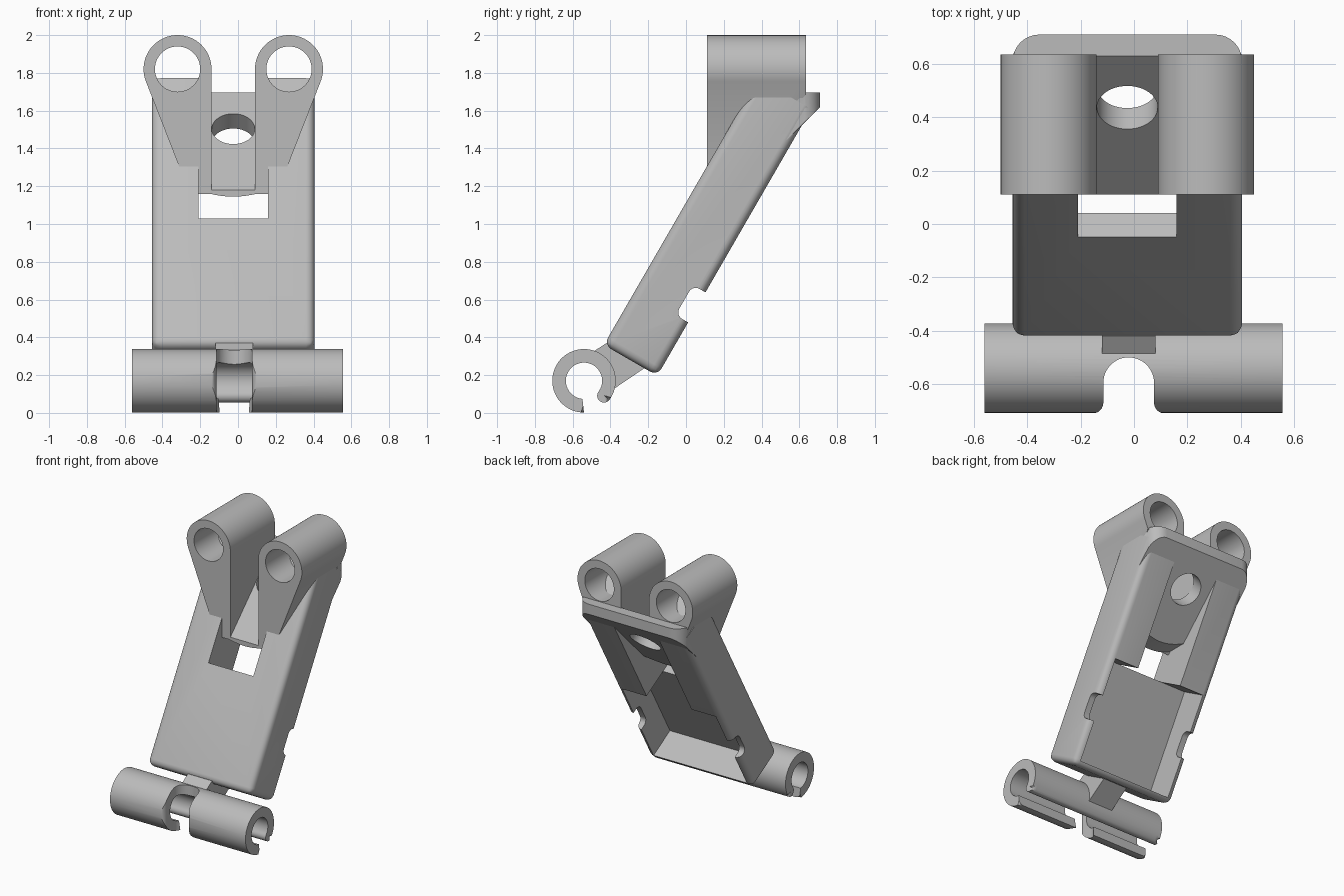
import bpy, bmesh, math
from mathutils import Vector, Matrix

if "Cube" in bpy.data.objects:
    bpy.data.objects.remove(bpy.data.objects["Cube"], do_unlink=True)

grey = bpy.data.materials.new("plain grey")
grey.use_nodes = True
grey.diffuse_color = (0.5, 0.5, 0.5, 1)
grey.node_tree.nodes["Principled BSDF"].inputs["Base Color"].default_value = (0.5, 0.5, 0.5, 1)

MID = -0.025                       # symmetry plane of the body
TILT = math.radians(60)            # lean of the body


def to_object(name, bm):
    bmesh.ops.recalc_face_normals(bm, faces=bm.faces)
    mesh = bpy.data.meshes.new(name)
    bm.to_mesh(mesh)
    bm.free()
    mesh.materials.append(grey)
    obj = bpy.data.objects.new(name, mesh)
    bpy.context.scene.collection.objects.link(obj)
    return obj


def prism(pts, axis, a, b):
    """Extrude a 2D outline along one axis from a to b."""
    place = {"X": lambda p, h: (h, p[0], p[1]),
             "Y": lambda p, h: (p[0], h, p[1]),
             "Z": lambda p, h: (p[0], p[1], h)}[axis]
    bm = bmesh.new()
    rings = [[bm.verts.new(place(p, h)) for p in pts] for h in (a, b)]
    bm.faces.new(rings[0])
    bm.faces.new(rings[1])
    n = len(pts)
    for i in range(n):
        j = (i + 1) % n
        bm.faces.new((rings[0][i], rings[0][j], rings[1][j], rings[1][i]))
    return bm


def arc(cx, cy, r, start, end, n=24):
    angles = [math.radians(start + (end - start) * i / n) for i in range(n + 1)]
    return [(cx + r * math.cos(t), cy + r * math.sin(t)) for t in angles]


def combine(obj, tool_bm, operation="DIFFERENCE"):
    tool = to_object("cutter", tool_bm)
    tool.hide_render = True
    mod = obj.modifiers.new("cut", "BOOLEAN")
    mod.operation, mod.object, mod.solver = operation, tool, "EXACT"
    graph = bpy.context.evaluated_depsgraph_get()
    mesh = bpy.data.meshes.new_from_object(obj.evaluated_get(graph))
    obj.modifiers.clear()
    obj.data = mesh
    bpy.data.objects.remove(tool, do_unlink=True)


def lean(u, v):
    """Point u along the body and v behind its front face, as (y, z)."""
    c, s = math.cos(TILT), math.sin(TILT)
    return (-0.435 + u * c + v * s, 0.36 + u * s - v * c)


def lean_box(half, u0, u1, v0, v1):
    outline = [lean(u0, v0), lean(u1, v0), lean(u1, v1), lean(u0, v1)]
    return prism(outline, "X", MID - half, MID + half)


# Leaning body with rounded edges, square at the top end
bm = lean_box(0.43, 0, 1.63, 0, 0.327)
along = Vector((0, *lean(1, 0))) - Vector((0, *lean(0, 0)))
base = Vector((0, *lean(0, 0)))
soft = [e for e in bm.edges if any((w.co - base).dot(along) < 0.1 for w in e.verts)]
bmesh.ops.bevel(bm, geom=soft, offset=0.045, segments=6, profile=0.5, affect="EDGES")
body = to_object("body", bm)
combine(body, lean_box(0.385, 0.04, 0.774, 0.104, 0.5))     # wide rear pocket
combine(body, lean_box(0.185, 0.774, 1.9, -0.2, 0.6))       # upper slot

# Side notches on the rear rims
bm = lean_box(0.6, 0.326, 0.51, 0.25, 0.45)
runs = [e for e in bm.edges if abs(e.verts[0].co.x - e.verts[1].co.x) > 0.5]
bmesh.ops.bevel(bm, geom=runs, offset=0.04, segments=5, profile=0.5, affect="EDGES")
combine(body, bm)

# Sloping plate with a rear lip, rounded corners and a bolt hole
plate_side = [(0.11, 1.18), (0.63, 1.695), (0.71, 1.695), (0.71, 1.62), (0.19, 1.1), (0.11, 1.1)]
plate = to_object("sloping_plate", prism(plate_side, "X", MID - 0.428, MID + 0.428))
corners = arc(MID + 0.33, 0.61, 0.1, 0, 90, 8) + arc(MID - 0.33, 0.61, 0.1, 90, 180, 8)
combine(plate, prism(corners + [(MID - 0.43, 0), (MID + 0.43, 0)], "Z", 1, 2), "INTERSECT")
belly = arc(MID, 1.651, 0.506, 248.5, 291.5, 16)
combine(plate, prism(belly + [(MID + 0.6, 1.18), (MID + 0.6, 2), (MID - 0.6, 2), (MID - 0.6, 1.18)],
                     "Y", -1, 1), "INTERSECT")
bm = prism(arc(0, 0, 0.114, 0, 352.5, 47), "Z", -0.4, 0.4)
bm.transform(Matrix.Translation((MID, 0.4375, 1.5025)) @ Matrix.Rotation(math.radians(45), 4, "X"))
combine(plate, bm)

# Two tapered lugs, each with a through hole
parts = [body, plate]
for name, side in (("right_lug", -1), ("left_lug", 1)):
    shape = [(0.115, 1.0)] + arc(0.295, 1.82, 0.18, 180, -21.6, 40) + [(0.285, 1.3), (0.285, 1.0)]
    bm = prism([(MID + side * x, z) for x, z in shape], "Y", 0.11, 0.635)
    cut = bmesh.ops.bisect_plane(bm, geom=bm.verts[:] + bm.edges[:] + bm.faces[:],
                                 plane_co=(0, 0, 1.05), plane_no=(0, 1, -1), clear_outer=True)
    rim = [g for g in cut["geom_cut"] if isinstance(g, bmesh.types.BMEdge)]
    bmesh.ops.holes_fill(bm, edges=rim, sides=0)
    lug = to_object(name, bm)
    combine(lug, prism(arc(MID + side * 0.295, 1.82, 0.12, 0, 352.5, 47), "Y", 0, 1))
    parts.append(lug)

# Open snap ring with softened ends and an arched gap at the front
CY, CZ, R_OUT, R_IN = -0.54, 0.17, 0.168, 0.096
mid_r, half_t = (R_OUT + R_IN) / 2, (R_OUT - R_IN) / 2
tip = math.radians(-37)
tip_arc = arc(CY + mid_r * math.cos(tip), CZ + mid_r * math.sin(tip), half_t, 143, 323, 10)[1:-1]
c_shape = arc(CY, CZ, R_OUT, -37, 270, 56) + arc(CY, CZ, R_IN, 265, -37, 56) + tip_arc
bm = prism(c_shape, "X", -0.56, 0.557)
ends = [e for e in bm.edges if abs(e.verts[0].co.x - e.verts[1].co.x) < 0.01
        and all(math.hypot(w.co.y - CY, w.co.z - CZ) > R_OUT - 0.002 for w in e.verts)]
bmesh.ops.bevel(bm, geom=ends, offset=0.035, segments=5, profile=0.5, affect="EDGES")
ring = to_object("snap_ring", bm)
GAP, W = -0.02, 0.095
flare = arc(GAP + W + 0.04, -0.67, 0.04, 270, 180, 6)
arch = flare + arc(GAP, -0.595, W, 0, 180, 24) + [(2 * GAP - x, y) for x, y in reversed(flare)]
combine(ring, prism(arch + [(GAP - W - 0.04, -0.8), (GAP + W + 0.04, -0.8)], "Z", -0.2, 0.6))
parts.append(ring)

# Tab joining ring and body
tab_side = [(-0.49, 0.325), (-0.42, 0.37), (-0.38, 0.36), (-0.215, 0.24),
            (-0.385, 0.125), (-0.42, 0.2), (-0.45, 0.28)]
parts.append(to_object("joining_tab", prism(tab_side, "X", GAP - 0.1, GAP + 0.1)))

# Smooth the rounded surfaces, keep edges sharp
for obj in bpy.context.view_layer.objects:
    obj.select_set(obj in parts)
bpy.context.view_layer.objects.active = body
bpy.ops.object.shade_smooth_by_angle(angle=math.radians(30))
